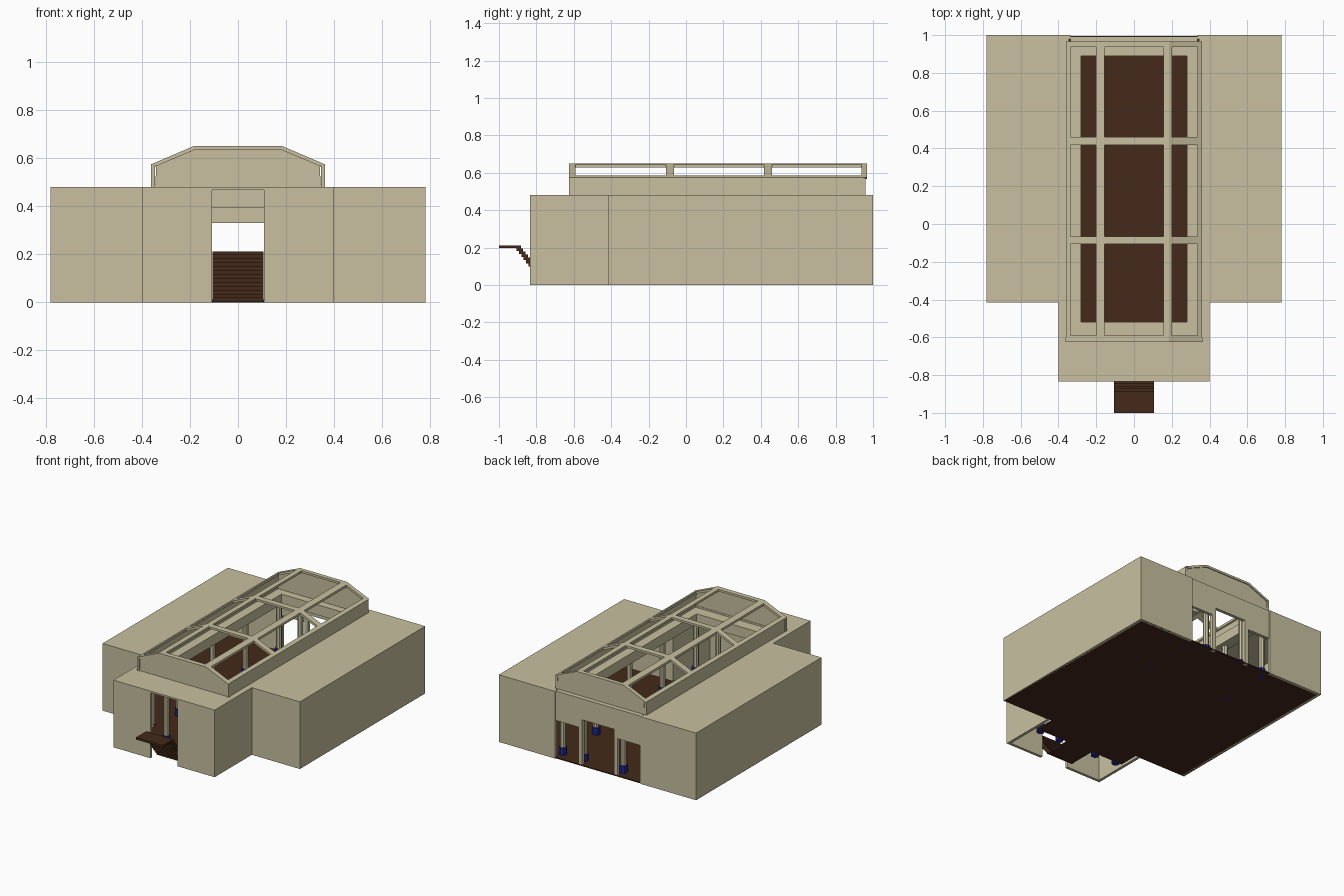
import bpy, bmesh

if "Cube" in bpy.data.objects:
    bpy.data.objects.remove(bpy.data.objects["Cube"])

def mat(name, rgb):
    m = bpy.data.materials.new(name)
    m.diffuse_color = (*rgb, 1)
    m.use_nodes = True
    m.node_tree.nodes["Principled BSDF"].inputs["Base Color"].default_value = m.diffuse_color
    return m

STONE = mat("stone", (0.58, 0.53, 0.35))
WOOD = mat("wood", (0.058, 0.022, 0.010))
BLUE = mat("blue", (0.017, 0.021, 0.32))

def finish(name, bm, m):
    bmesh.ops.recalc_face_normals(bm, faces=bm.faces)
    me = bpy.data.meshes.new(name)
    bm.to_mesh(me)
    bm.free()
    me.materials.append(m)
    ob = bpy.data.objects.new(name, me)
    bpy.context.collection.objects.link(ob)
    return ob

def boxes(name, items, m):
    """Each item is (x0, x1, y0, y1, z0, z1)."""
    bm = bmesh.new()
    for x0, x1, y0, y1, z0, z1 in items:
        vs = bmesh.ops.create_cube(bm, size=1)['verts']
        for v in vs:
            v.co = ((x0 + x1) / 2 + v.co.x * (x1 - x0),
                    (y0 + y1) / 2 + v.co.y * (y1 - y0),
                    (z0 + z1) / 2 + v.co.z * (z1 - z0))
    return finish(name, bm, m)

def both(items):
    """Mirror boxes over x = 0."""
    return items + [(-b, -a, *rest) for a, b, *rest in items]

def prism(name, profile, y0, y1, m):
    """Extrude an xz profile along y."""
    bm = bmesh.new()
    f = bm.faces.new([bm.verts.new((x, y0, z)) for x, z in profile])
    r = bmesh.ops.extrude_face_region(bm, geom=[f])
    for v in r['geom']:
        if isinstance(v, bmesh.types.BMVert):
            v.co.y = y1
    return finish(name, bm, m)

T, H = 0.02, 0.48

# outer walls of the main hall and the entrance block
boxes("outer_walls", both([
    (0.78 - T, 0.78, -0.415, 1.0, 0, H),
    (0.40, 0.78 - T, -0.415, -0.415 + T, 0, H),
    (0.335, 0.78 - T, 1.0 - T, 1.0, 0, H),
    (0.40 - T, 0.40, -0.835, -0.415 + T, 0, H),
    (0.108, 0.40 - T, -0.835, -0.835 + T, 0, H)]), STONE)

# back wall with a tall middle opening and two lower side openings
boxes("back_wall", both([
    (0.125, 0.155, 0.97, 0.993, 0, 0.33),
    (0.155, 0.335, 0.97, 0.993, 0.27, 0.33)])
    + [(-0.335, 0.335, 0.97, 0.993, 0.33, H)], STONE)

# flat roof around the light court
boxes("flat_roof", both([(0.345, 0.78 - T, -0.415 + T, 1.0 - T, H - 0.012, H),
                         (0.345, 0.40 - T, -0.60, -0.415 + T, H - 0.012, H)])
      + [(-0.38, 0.38, -0.835, -0.60, H - 0.012, H),
         (-0.345, 0.345, 0.945, 0.97, H - 0.012, H)], STONE)

# ring beam carried by the columns
boxes("ring_beam", both([(0.28, 0.36, -0.60, 0.965, 0.395, H - 0.012)])
      + [(-0.28, 0.28, -0.60, -0.52, 0.395, H - 0.012),
         (-0.28, 0.28, 0.89, 0.965, 0.395, H - 0.012)], STONE)

# floors
boxes("hall_floor", [(-0.775, 0.775, -0.41, 0.995, 0, 0.008)], WOOD)
boxes("landing", [(-0.36, 0.36, -0.56, -0.33, 0.001, 0.012),
                  (-0.105, 0.105, -0.76, -0.56, 0.001, 0.012)], WOOD)

# entrance platform with stairs going down into the hall
N = 12
steps = [(-0.107, 0.107, -1.0, -0.90, 0.197, 0.212)]
for i in range(N):
    y = -0.905 + i * 0.0125
    z = 0.212 - i * 0.0165
    steps.append((-0.107, 0.107, y, y + 0.022, max(0, z - 0.03), z))
boxes("entrance_stairs", steps, WOOD)

# columns around the light court
spots = [(s * 0.325, -0.575 + i * 0.375) for i in range(5) for s in (-1, 1)]
spots += [(s * 0.155, y) for y in (-0.585, 0.925) for s in (-1, 1)]

def columns(name, radius, z0, z1, sides, m):
    bm = bmesh.new()
    for x, y in spots:
        r = bmesh.ops.create_cone(bm, cap_ends=True, segments=sides,
                                  radius1=radius, radius2=radius, depth=z1 - z0)
        bmesh.ops.translate(bm, verts=r['verts'], vec=(x, y, (z0 + z1) / 2))
    finish(name, bm, m)

columns("column_base", 0.027, 0, 0.06, 8, BLUE)
columns("column_shaft", 0.02, 0.06, 0.395, 8, STONE)

# roof lantern: curb walls and solid gables
arch = [(-0.36, 0.575), (-0.185, 0.65), (0.185, 0.65), (0.36, 0.575)]
inner = [(-0.34, 0.567), (-0.18, 0.635), (0.18, 0.635), (0.34, 0.567)]
boxes("lantern_curb", both([(0.345, 0.36, -0.61, 0.96, H, 0.572)]), STONE)
for name, y in (("front_gable", -0.618), ("back_gable", 0.945)):
    prism(name, [(-0.345, H)] + inner + [(0.345, H)], y, y + 0.015, STONE)

# lantern ribs across the roof
band = arch + inner[::-1]
for i, (a, b) in enumerate([(-0.625, -0.59), (-0.107, -0.065),
                            (0.417, 0.46), (0.937, 0.967)]):
    prism(f"lantern_rib_{i}", band, a, b, STONE)
boxes("gable_edge", both([(0.345, 0.362, -0.625, -0.60, H, 0.575)]), STONE)

# lantern bars along the roof
for side, s in (("left", -1), ("right", 1)):
    ridge = [(0.155, 0.65), (0.185, 0.65), (0.20, 0.6436),
             (0.20, 0.627), (0.18, 0.635), (0.155, 0.635)]
    eave = [(0.335, 0.5857), (0.36, 0.575), (0.36, 0.56), (0.335, 0.569)]
    prism(side + "_ridge_bar", [(s * x, z) for x, z in ridge], -0.60, 0.95, STONE)
    prism(side + "_eave_bar", [(s * x, z) for x, z in eave], -0.60, 0.95, STONE)
